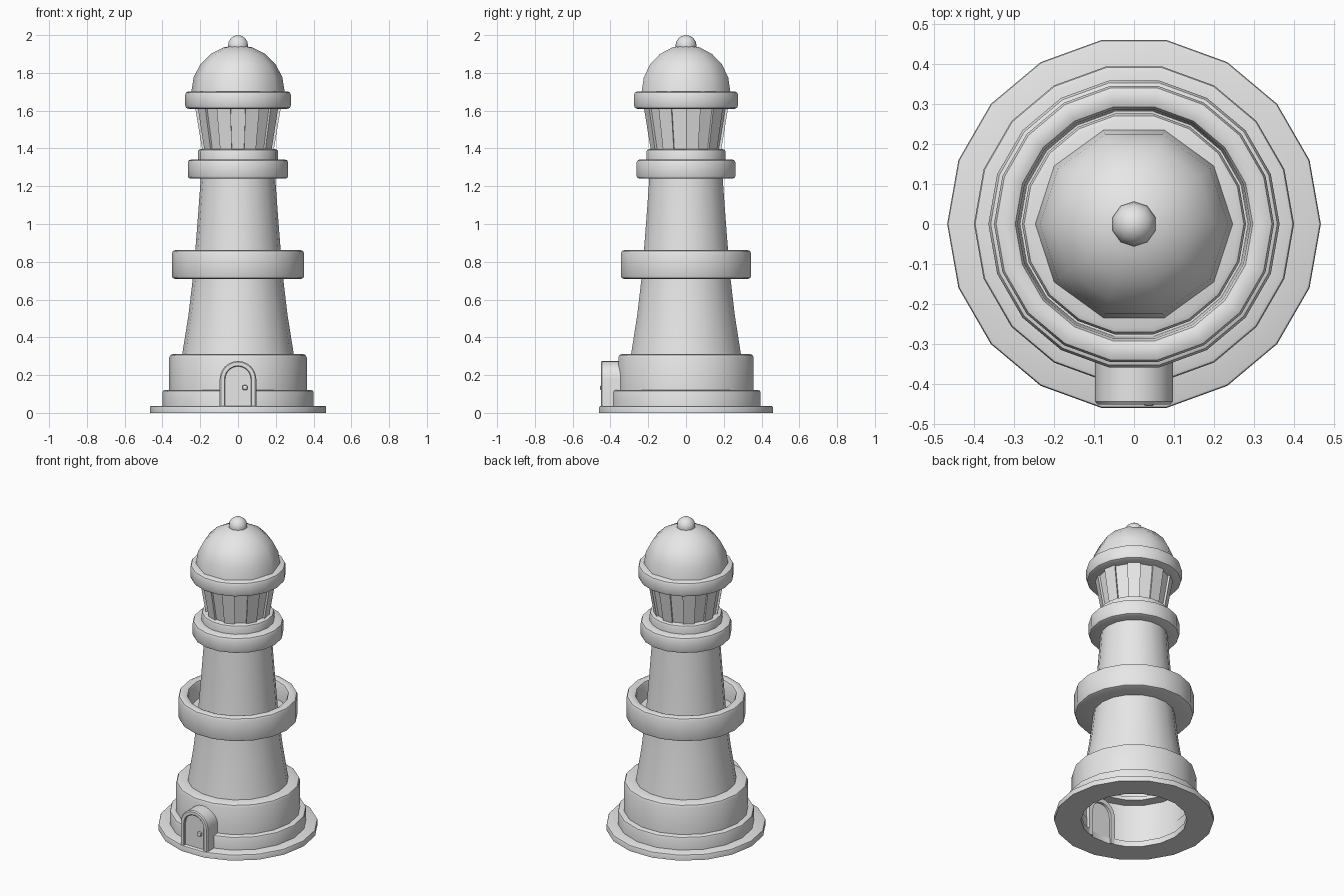
import bpy, bmesh, math
from mathutils import Vector

if "Cube" in bpy.data.objects:
    bpy.data.objects.remove(bpy.data.objects["Cube"])

grey = bpy.data.materials.new("pale_grey")
grey.diffuse_color = (0.8, 0.8, 0.8, 1)
grey.use_nodes = True
grey.node_tree.nodes["Principled BSDF"].inputs["Base Color"].default_value = grey.diffuse_color


def finish(bm, name, angle=40, fix=True):
    if fix:
        bmesh.ops.recalc_face_normals(bm, faces=bm.faces)
    me = bpy.data.meshes.new(name)
    bm.to_mesh(me)
    bm.free()
    me.materials.append(grey)
    ob = bpy.data.objects.new(name, me)
    bpy.context.collection.objects.link(ob)
    bpy.ops.object.select_all(action='DESELECT')
    ob.select_set(True)
    bpy.context.view_layer.objects.active = ob
    bpy.ops.object.shade_smooth_by_angle(angle=math.radians(angle))
    return ob


def rounded(pts):
    """Profile points (r, z, bevel): replace bevelled corners by an arc."""
    out = []
    for i, (r, z, b) in enumerate(pts):
        p = Vector((r, z))
        if b == 0:
            out.append(p)
            continue
        a = p + (Vector(pts[i - 1][:2]) - p).normalized() * b
        c = p + (Vector(pts[(i + 1) % len(pts)][:2]) - p).normalized() * b
        m = (a + c) / 2
        out += [a, m.lerp(p, 0.41), c]
    return out


def lathe(name, pts, n=18, closed=True):
    prof = rounded(pts)
    bm = bmesh.new()
    rings = []
    for p in prof:
        rings.append([bm.verts.new((p.x * math.cos(2 * math.pi * k / n),
                                    p.x * math.sin(2 * math.pi * k / n), p.y)) for k in range(n)])
    m = len(rings)
    for i in range(m if closed else m - 1):
        a, b = rings[i], rings[(i + 1) % m]
        for k in range(n):
            j = (k + 1) % n
            bm.faces.new((a[k], a[j], b[j], b[k]))
    return finish(bm, name, fix=closed)


# stepped base, hollow underneath
lathe("base_plinth", [(0.31, 0, 0), (0.467, 0, 0), (0.467, 0.037, 0.008), (0.31, 0.037, 0)])
lathe("base_step", [(0.33, 0.03, 0), (0.40, 0.03, 0), (0.40, 0.12, 0.01), (0.33, 0.12, 0)])
lathe("base_drum", [(0.335, 0.11, 0), (0.364, 0.11, 0), (0.364, 0.312, 0.02),
                    (0.27, 0.312, 0), (0.27, 0.29, 0), (0.335, 0.29, 0)])

# tapering tower wall
lathe("tower", [(0.297, 0.30, 0), (0.262, 0.52, 0), (0.236, 0.74, 0), (0.215, 1.0, 0),
                (0.193, 1.30, 0)], closed=False)

# balcony with raised parapet
lathe("balcony", [(0.21, 0.71, 0), (0.35, 0.71, 0.015), (0.35, 0.862, 0.018),
                  (0.292, 0.862, 0.018), (0.285, 0.75, 0), (0.21, 0.75, 0)])

# gallery below the lantern
lathe("gallery_ring", [(0.17, 1.24, 0), (0.266, 1.24, 0.015), (0.266, 1.342, 0.018), (0.17, 1.342, 0)])
lathe("gallery_collar", [(0.15, 1.33, 0), (0.213, 1.33, 0), (0.213, 1.396, 0.014), (0.15, 1.396, 0)])

# lantern room: alternate faces are recessed panes
bm = bmesh.new()
N = 18
lo, hi = [], []
for k in range(N):
    a = 2 * math.pi * k / N
    lo.append(bm.verts.new((0.188 * math.cos(a), 0.188 * math.sin(a), 1.385)))
    hi.append(bm.verts.new((0.228 * math.cos(a), 0.228 * math.sin(a), 1.625)))
panes = []
for k in range(N):
    j = (k + 1) % N
    f = bm.faces.new((lo[k], lo[j], hi[j], hi[k]))
    if k % 2 == 1:
        panes.append(f)
bmesh.ops.inset_individual(bm, faces=panes, thickness=0.005, depth=0)
bmesh.ops.inset_individual(bm, faces=panes, thickness=0.001, depth=-0.014)
finish(bm, "lantern_room", 15, fix=False)

# roof ring, dome and finial
lathe("roof_ring", [(0.18, 1.61, 0), (0.28, 1.61, 0.018), (0.28, 1.702, 0.018), (0.18, 1.702, 0)])
R = 0.247
steps = [math.radians(18 * i) for i in range(5)]
lathe("dome", [(R * math.cos(t), 1.70 + R * math.sin(t), 0) for t in steps] + [(0.001, 1.70 + R, 0)],
      n=10, closed=False)
bm = bmesh.new()
bmesh.ops.create_uvsphere(bm, u_segments=10, v_segments=8, radius=0.056)
bmesh.ops.translate(bm, verts=bm.verts, vec=(0, 0, 1.944))
finish(bm, "finial", 50)


def arch(w, z0, zc, n=12):
    return [(-w, z0)] + [(-w * math.cos(math.pi * i / n), zc + w * math.sin(math.pi * i / n))
                         for i in range(n + 1)] + [(w, z0)]


# arched door frame: the outer and inner arches joined into a solid band
bm = bmesh.new()
loops = []
for w, y in ((0.097, -0.29), (0.097, -0.444), (0.091, -0.451), (0.072, -0.451), (0.068, -0.447), (0.068, -0.29)):
    loops.append([bm.verts.new((x, y, z)) for x, z in arch(w, 0.001, 0.178)])
for i in range(6):
    a, b = loops[i], loops[(i + 1) % 6]
    for k in range(len(a) - 1):
        bm.faces.new((a[k], a[k + 1], b[k + 1], b[k]))
for e in (0, -1):
    bm.faces.new([l[e] for l in loops])
finish(bm, "door_frame")

# door panel
bm = bmesh.new()
f = bm.faces.new([bm.verts.new((x, -0.436, z)) for x, z in arch(0.0685, 0.03, 0.178)])
g = bmesh.ops.extrude_face_region(bm, geom=[f])
bmesh.ops.translate(bm, verts=[v for v in g["geom"] if isinstance(v, bmesh.types.BMVert)], vec=(0, 0.13, 0))
finish(bm, "door_panel")

# door handle
bm = bmesh.new()
bmesh.ops.create_cube(bm, size=1)
bmesh.ops.scale(bm, verts=bm.verts, vec=(0.026, 0.022, 0.026))
bmesh.ops.bevel(bm, geom=bm.edges[:], offset=0.006, segments=2, affect='EDGES', profile=0.5)
bmesh.ops.translate(bm, verts=bm.verts, vec=(0.037, -0.444, 0.134))
finish(bm, "door_handle")
